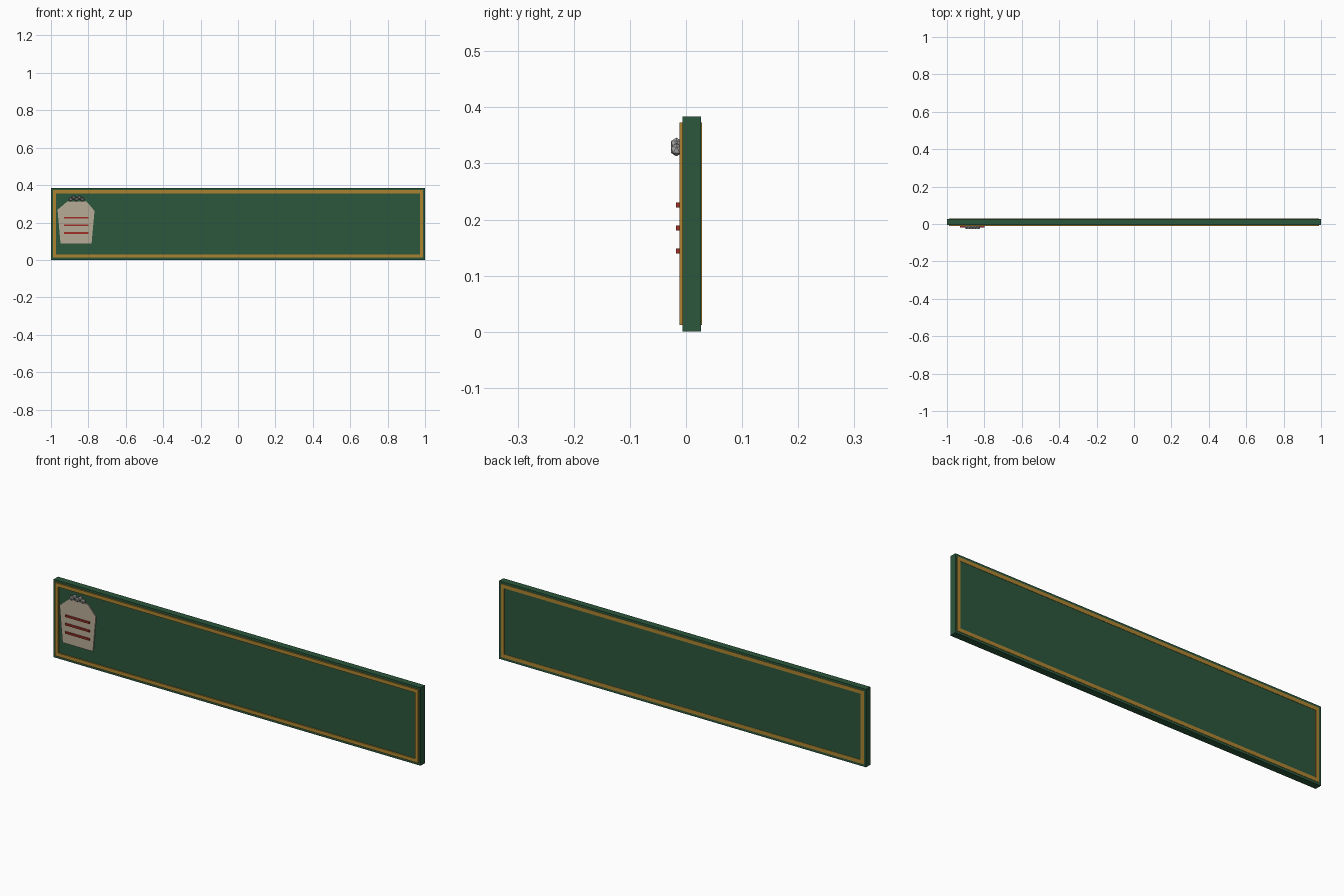
import bpy, bmesh

if "Cube" in bpy.data.objects:
    bpy.data.objects.remove(bpy.data.objects["Cube"])


def material(name, rgb):
    m = bpy.data.materials.new(name)
    m.diffuse_color = (*rgb, 1)
    m.use_nodes = True
    m.node_tree.nodes["Principled BSDF"].inputs["Base Color"].default_value = m.diffuse_color
    return m


GREEN = material("dark_green", (0.025, 0.095, 0.045))
GOLD = material("gold", (0.42, 0.23, 0.03))
CREAM = material("cream", (0.47, 0.41, 0.31))
RED = material("red", (0.35, 0.03, 0.02))
GREY = material("grey", (0.4, 0.4, 0.4))


def finish(name, bm, mat):
    mesh = bpy.data.meshes.new(name)
    bmesh.ops.recalc_face_normals(bm, faces=bm.faces)
    bm.to_mesh(mesh)
    bm.free()
    mesh.materials.append(mat)
    obj = bpy.data.objects.new(name, mesh)
    bpy.context.collection.objects.link(obj)
    return obj


def add_box(bm, x0, x1, y0, y1, z0, z1):
    verts = bmesh.ops.create_cube(bm, size=1)["verts"]
    bmesh.ops.scale(bm, vec=(x1 - x0, y1 - y0, z1 - z0), verts=verts)
    bmesh.ops.translate(bm, vec=((x0 + x1) / 2, (y0 + y1) / 2, (z0 + z1) / 2), verts=verts)


def box(name, mat, *dims):
    bm = bmesh.new()
    add_box(bm, *dims)
    return finish(name, bm, mat)


# Sign board
box("board", GREEN, -1, 1, -0.0065, 0.0268, 0, 0.384)


# Inset gold trim on both faces
def trim(name, y0, y1):
    bm = bmesh.new()
    x, z0, z1, w = 0.99, 0.012, 0.373, 0.018
    add_box(bm, -x, x, y0, y1, z0, z0 + w)
    add_box(bm, -x, x, y0, y1, z1 - w, z1)
    for s in (-x, x - w):
        add_box(bm, s, s + w, y0, y1, z0 + w, z1 - w)
    finish(name, bm, GOLD)


trim("front_trim", -0.012, -0.005)
trim("back_trim", 0.025, 0.0282)

# Flat sack emblem extruded from its outline
outline = [(-0.949, 0.088), (-0.783, 0.088), (-0.767, 0.262),
           (-0.81, 0.313), (-0.912, 0.313), (-0.965, 0.268)]
bm = bmesh.new()
face = bm.faces.new([bm.verts.new((x, -0.0118, z)) for x, z in outline])
ext = bmesh.ops.extrude_face_region(bm, geom=[face])["geom"]
bmesh.ops.translate(bm, vec=(0, 0.007, 0),
                    verts=[v for v in ext if isinstance(v, bmesh.types.BMVert)])
finish("sack", bm, CREAM)

# Red stripes on the sack
for i in range(3):
    z = 0.144 + i * 0.041
    box(f"stripe_{i + 1}", RED, -0.931, -0.799, -0.0182, -0.011, z - 0.0045, z + 0.0045)

# Zigzag row of faceted beads along the sack's top
bm = bmesh.new()
for i in range(5):
    v = bmesh.ops.create_icosphere(bm, subdivisions=1, radius=0.0115)["verts"]
    bmesh.ops.translate(bm, vec=(-0.894 + i * 0.0155, -0.017, 0.324 + 0.0105 * (i % 2)), verts=v)
finish("beads", bm, GREY)
